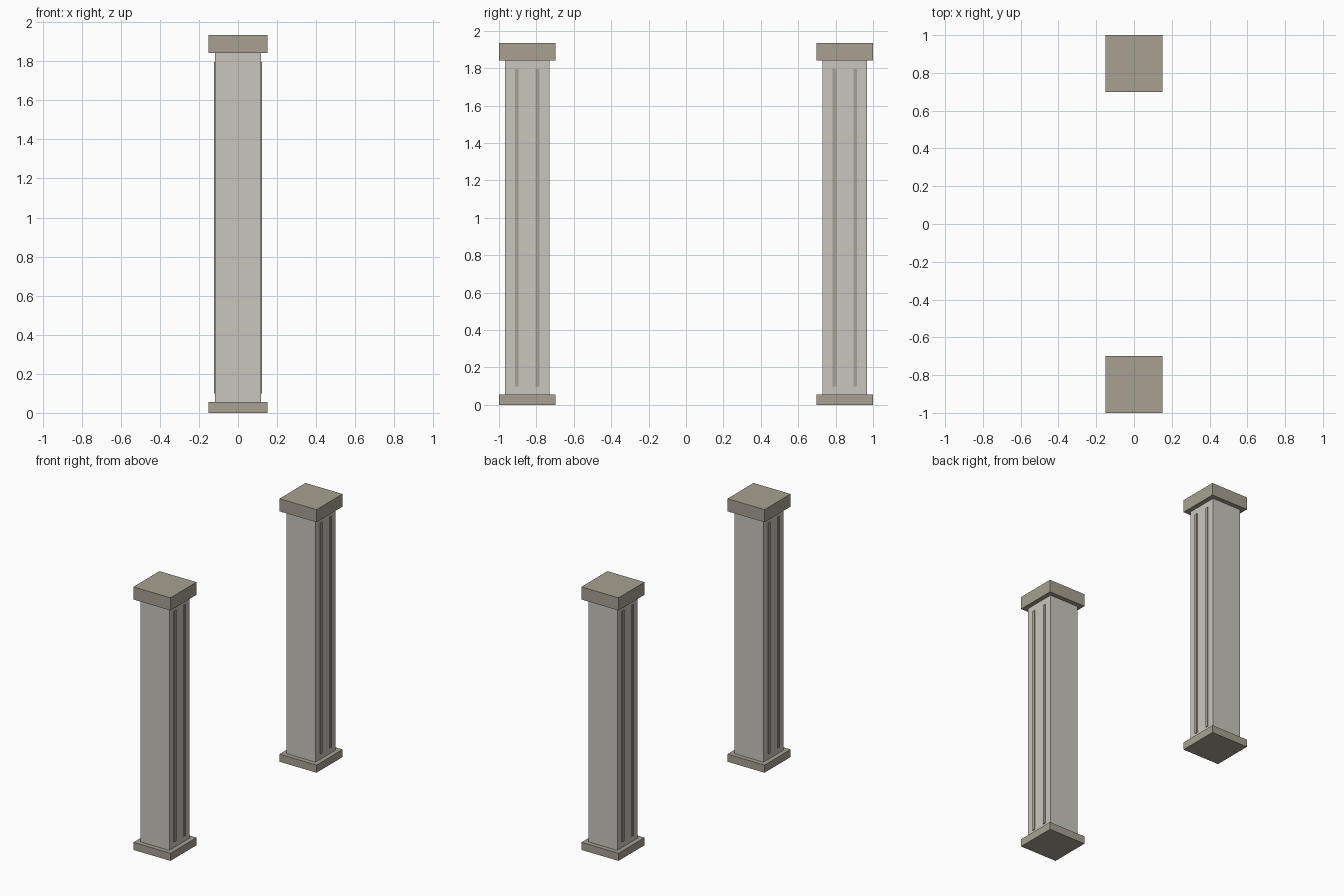
import bpy

cube = bpy.data.objects.get("Cube")
if cube:
    bpy.data.objects.remove(cube, do_unlink=True)


def make_material(name, colour):
    mat = bpy.data.materials.new(name)
    mat.use_nodes = True
    mat.diffuse_color = (*colour, 1)
    mat.node_tree.nodes["Principled BSDF"].inputs["Base Color"].default_value = (*colour, 1)
    return mat


pale_stone = make_material("pale_stone", (0.584, 0.565, 0.515))
dark_stone = make_material("dark_stone", (0.392, 0.356, 0.287))


def box(name, x, y, width, depth, bottom, top, mat):
    """Box standing between two heights."""
    bpy.ops.mesh.primitive_cube_add(size=1, location=(x, y, (bottom + top) / 2))
    obj = bpy.context.object
    obj.name = name
    obj.scale = (width, depth, top - bottom)
    bpy.ops.object.transform_apply(location=False, rotation=False, scale=True)
    obj.data.materials.append(mat)


PLINTH = 0.302
SHAFT = 0.236
STRIP_DEPTH = 0.006

for end, side in (("front", -1), ("back", 1)):
    y = side * (1 - PLINTH / 2)
    # Base, shaft and capital
    box(end + "_base", 0, y, PLINTH, PLINTH, 0, 0.056, dark_stone)
    box(end + "_shaft", 0, y, SHAFT, SHAFT, 0.056, 1.842, pale_stone)
    box(end + "_capital", 0, y, PLINTH, PLINTH, 1.842, 1.935, dark_stone)
    # Two thin vertical strips on the left and right faces
    for face, sx in (("left", 1), ("right", -1)):
        for place, sy in (("front", -1), ("back", 1)):
            box(f"{end}_{face}_{place}_strip", sx * (SHAFT + STRIP_DEPTH) / 2, y + sy * 0.056,
                STRIP_DEPTH, 0.021, 0.098, 1.796, dark_stone)
